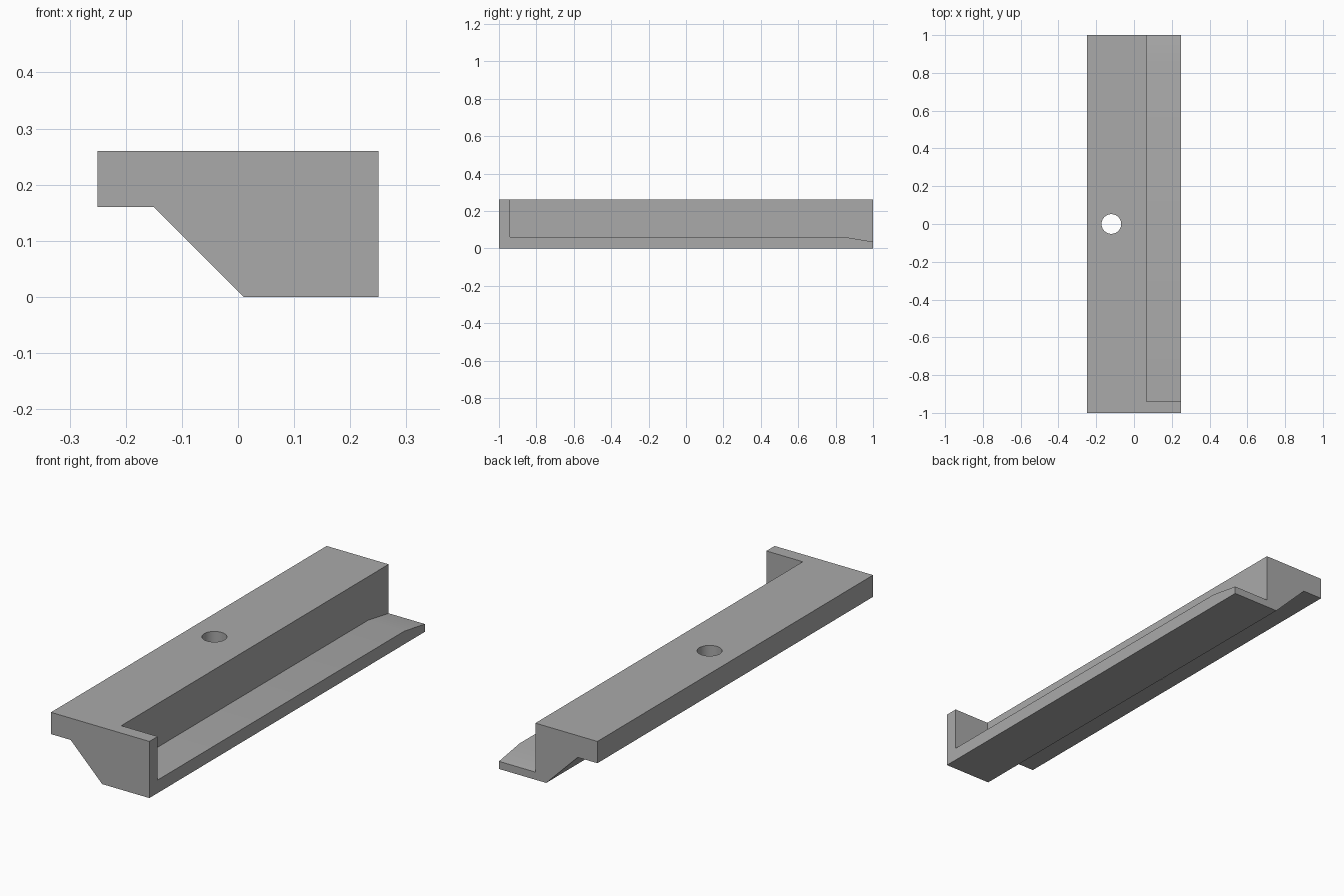
import bpy, bmesh, math
from mathutils import Vector

cube = bpy.data.objects.get("Cube")
if cube:
    bpy.data.objects.remove(cube, do_unlink=True)

grey = bpy.data.materials.new("plain_grey")
grey.use_nodes = True
colour = (0.4, 0.4, 0.4, 1)
grey.diffuse_color = colour
grey.node_tree.nodes["Principled BSDF"].inputs["Base Color"].default_value = colour


def extrude_profile(name, points, travel):
    """Solid made by sweeping a flat profile along a vector."""
    bm = bmesh.new()
    face = bm.faces.new([bm.verts.new(p) for p in points])
    swept = bmesh.ops.extrude_face_region(bm, geom=[face])["geom"]
    verts = [g for g in swept if isinstance(g, bmesh.types.BMVert)]
    bmesh.ops.translate(bm, verts=verts, vec=Vector(travel))
    bmesh.ops.recalc_face_normals(bm, faces=bm.faces)
    mesh = bpy.data.meshes.new(name)
    bm.to_mesh(mesh)
    bm.free()
    mesh.materials.append(grey)
    obj = bpy.data.objects.new(name, mesh)
    bpy.context.collection.objects.link(obj)
    return obj


# Long bar with a side lip and a sloped underside
section = [(-.25, .26), (-.25, .16), (-.15, .16), (.01, 0), (.25, 0), (.25, .26)]
bar = extrude_profile("bracket_bar", [(x, -1, z) for x, z in section], (0, 2, 0))

# Open channel with a ramp falling towards the back end
channel = [(-.94, .4), (-.94, .06), (.85, .06), (1, .035), (1.1, .0183), (1.1, .4)]
channel_cutter = extrude_profile("channel_cutter", [(.065, y, z) for y, z in channel], (.3, 0, 0))

# Round screw hole through the lip
ring = [math.tau * i / 48 for i in range(48)]
hole_cutter = extrude_profile(
    "hole_cutter",
    [(-.12 + .052 * math.cos(a), .052 * math.sin(a), -.1) for a in ring], (0, 0, .5))

bpy.context.view_layer.objects.active = bar
bar.select_set(True)
for cutter in (channel_cutter, hole_cutter):
    mod = bar.modifiers.new(cutter.name, "BOOLEAN")
    mod.operation = "DIFFERENCE"
    mod.solver = "EXACT"
    mod.object = cutter
    bpy.ops.object.modifier_apply(modifier=mod.name)
    bpy.data.objects.remove(cutter, do_unlink=True)

bpy.ops.object.select_all(action="DESELECT")
bar.select_set(True)
bpy.ops.object.shade_smooth_by_angle(angle=math.radians(30))
